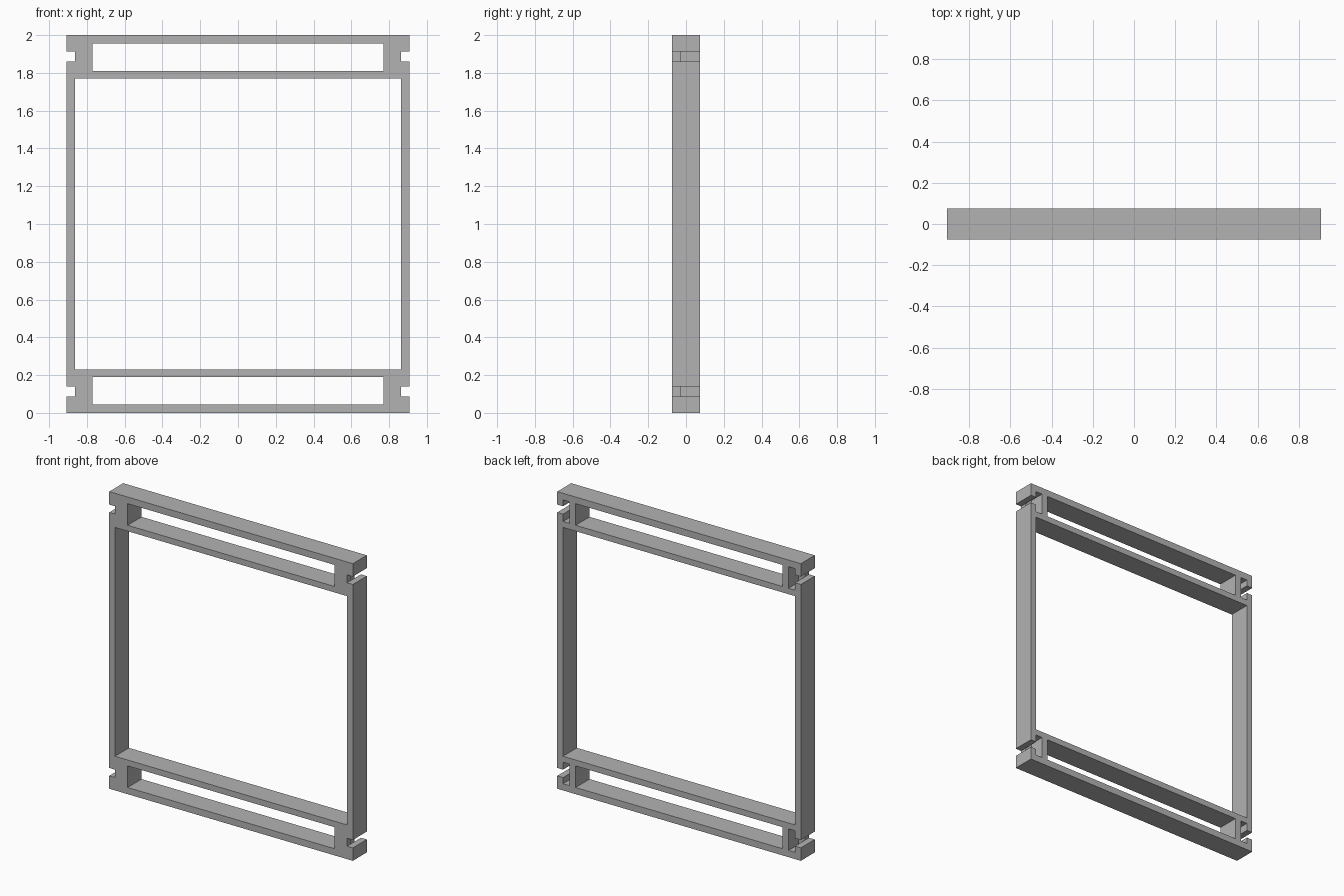
import bpy
from mathutils import Vector

cube = bpy.data.objects.get("Cube")
if cube:
    bpy.data.objects.remove(cube, do_unlink=True)

HALF_W, HALF_D, HEIGHT = 0.907, 0.074, 2.0
BAR = 0.043          # thickness of rails, posts and slot lips
SLOT_W = 0.77        # half width of the long rail openings
FLOOR = -0.03        # front skin limit of the blind pockets
OUT = 0.2            # cutter overshoot

grey = bpy.data.materials.new("plain_grey")
grey.use_nodes = True
colour = (0.45, 0.45, 0.45, 1)
grey.diffuse_color = colour
grey.node_tree.nodes["Principled BSDF"].inputs["Base Color"].default_value = colour


def box(name, lo, hi):
    lo, hi = Vector(lo), Vector(hi)
    bpy.ops.mesh.primitive_cube_add(size=1)
    ob = bpy.context.object
    ob.name = name
    for v in ob.data.vertices:
        v.co = (lo + hi) / 2 + v.co * (hi - lo)
    return ob


frame = box("panel_frame", (-HALF_W, -HALF_D, 0), (HALF_W, HALF_D, HEIGHT))
frame.data.materials.append(grey)


def cut(lo, hi):
    """Subtract a box from the frame and discard the cutter."""
    cutter = box("cutter", lo, hi)
    bpy.context.view_layer.objects.active = frame
    mod = frame.modifiers.new("cut", "BOOLEAN")
    mod.operation = "DIFFERENCE"
    mod.solver = "EXACT"
    mod.object = cutter
    bpy.ops.object.modifier_apply(modifier=mod.name)
    bpy.data.objects.remove(cutter, do_unlink=True)


# Large central window
inner = HALF_W - BAR
cut((-inner, -OUT, 0.23), (inner, OUT, HEIGHT - 0.23))

for top in (False, True):
    def cut_end(x0, x1, y0, z0, z1):
        if top:
            z0, z1 = HEIGHT - z1, HEIGHT - z0
        cut((min(x0, x1), y0, z0), (max(x0, x1), OUT, z1))

    # Long opening between the two rails
    cut_end(-SLOT_W, SLOT_W, -OUT, 0.045, 0.19)
    for side in (-1, 1):
        # Blind pocket open to the back, then the edge notch leading into it
        cut_end(side * 0.815, side * inner, FLOOR, 0.045, 0.19)
        cut_end(side * inner, side * (HALF_W + OUT), -OUT, 0.087, 0.14)

frame.select_set(True)
bpy.context.view_layer.objects.active = frame
bpy.ops.object.shade_flat()
